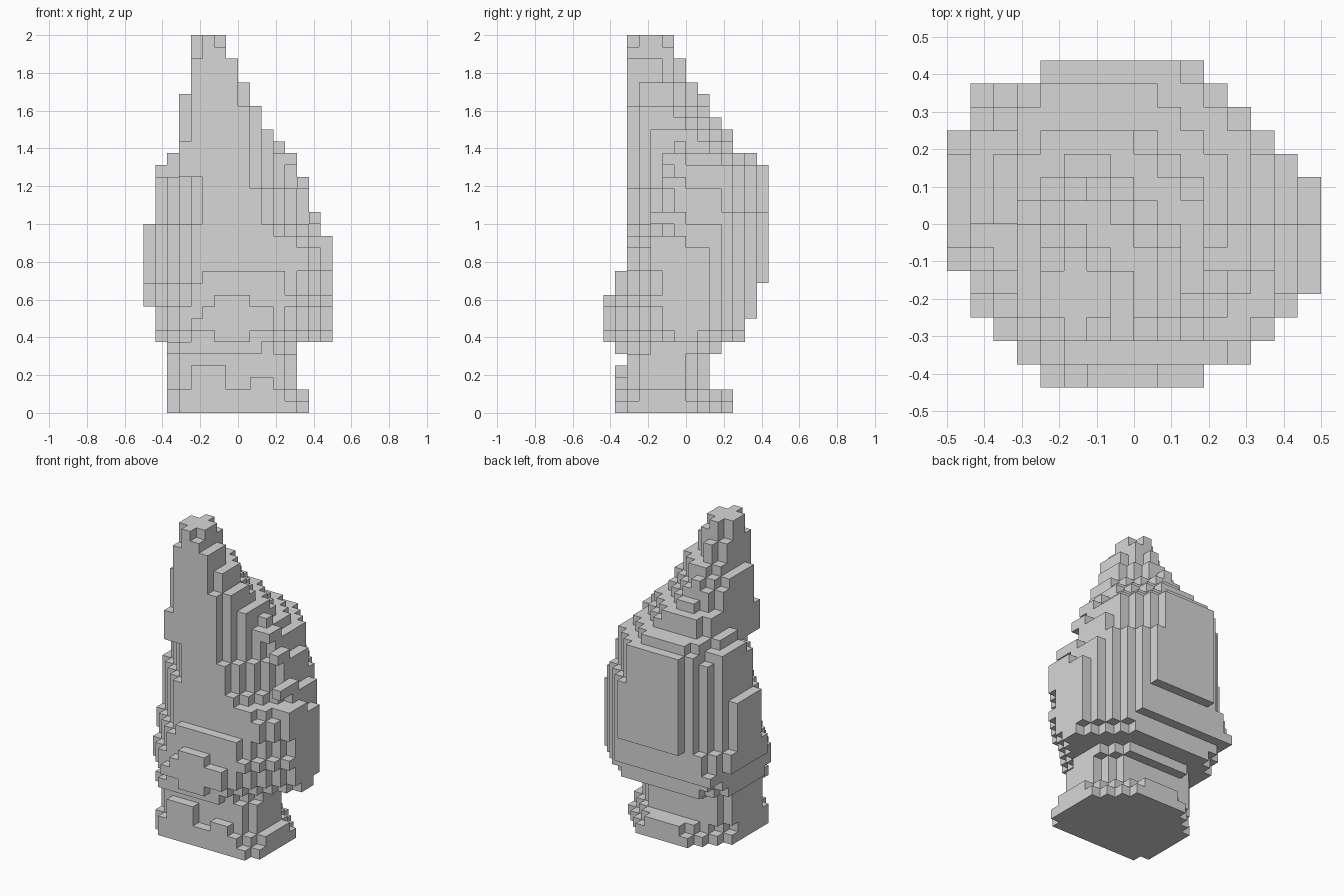
import bpy, bmesh
from mathutils import Vector

if "Cube" in bpy.data.objects:
    bpy.data.objects.remove(bpy.data.objects["Cube"], do_unlink=True)

U = 1 / 16  # edge of one block

stone = bpy.data.materials.new("stone grey")
stone.use_nodes = True
GREY = (0.68, 0.68, 0.68, 1)
stone.diffuse_color = GREY
bsdf = stone.node_tree.nodes["Principled BSDF"]
bsdf.inputs["Base Color"].default_value = GREY
bsdf.inputs["Roughness"].default_value = 0.9


def layer(z0, z1, xs, ys, cuts=(0, 0, 0, 0)):
    """Blocks of a slab with stepped corners; cuts: front -x, front +x, back +x, back -x."""
    cells = set()
    for x in range(*xs):
        for y in range(*ys):
            left, right = x - xs[0], xs[1] - 1 - x
            front, back = y - ys[0], ys[1] - 1 - y
            steps = (left + front, right + front, right + back, left + back)
            if all(s >= c for s, c in zip(steps, cuts)):
                cells.update((x, y, z) for z in range(z0, z1))
    return cells


# Foot: wide plinth, narrower neck, and blocks standing out of its front
foot = set().union(
    layer(0, 1, (-6, 6), (-6, 4), (1, 1, 3, 3)),
    layer(1, 2, (-6, 6), (-6, 4), (1, 2, 4, 4)),
    layer(2, 4, (-6, 5), (-5, 2), (1, 1, 2, 1)),
    layer(2, 4, (-4, -1), (-6, -5)),
    layer(2, 3, (1, 3), (-6, -5)),
    layer(4, 5, (-6, 5), (-5, 2), (1, 1, 2, 1)),
    layer(5, 6, (-6, 5), (-6, 3), (1, 3, 2, 2)),
)

# Body: broad bulging middle
body = set().union(
    layer(6, 7, (-7, 8), (-6, 5), (3, 5, 4, 2)),
    layer(7, 8, (-7, 8), (-6, 5), (2, 4, 3, 1)),
    layer(8, 9, (-7, 8), (-6, 6), (2, 4, 4, 0)),
    layer(9, 10, (-8, 8), (-6, 6), (4, 3, 4, 2)),
    layer(10, 11, (-8, 8), (-6, 6), (4, 4, 4, 2)),
    layer(11, 12, (-8, 8), (-6, 7), (5, 4, 5, 4)),
    layer(12, 14, (-8, 8), (-5, 7), (4, 2, 5, 4)),
    layer(14, 15, (-8, 7), (-5, 7), (4, 2, 4, 4)),
    layer(15, 16, (-8, 7), (-5, 7), (4, 4, 4, 4)),
    layer(16, 17, (-7, 6), (-5, 7), (4, 4, 3, 3)),
    layer(17, 19, (-7, 6), (-5, 7), (4, 4, 4, 3)),
    layer(19, 20, (-7, 5), (-5, 7), (4, 4, 3, 3)),
)

# Ledge on the front of the body
ledge = set().union(
    layer(6, 7, (-2, 1), (-7, -6)),
    layer(7, 8, (-4, 3), (-7, -6)),
    layer(8, 9, (-3, 3), (-7, -6)),
    layer(9, 10, (-2, 1), (-7, -6)),
)

# Knobs: single-block crests on the +x slope, shoulder on the -x side
knobs = set().union(
    layer(14, 15, (7, 8), (-3, 0)),
    layer(16, 17, (6, 7), (-3, 0)),
    layer(19, 20, (5, 6), (-2, 0)),
    layer(21, 22, (4, 5), (-2, 0)),
    layer(22, 23, (3, 4), (-1, 0)),
    layer(20, 21, (-7, -5), (0, 4)),
    layer(21, 22, (-6, -5), (0, 3)),
)

# Spire: leans to the front, steps away to the back and +x
spire = set().union(
    layer(20, 21, (-5, 5), (-5, 7), (0, 4, 3, 1)),
    layer(21, 22, (-5, 4), (-5, 6), (0, 3, 3, 1)),
    layer(22, 23, (-5, 3), (-5, 4), (0, 2, 2, 1)),
    layer(23, 24, (-5, 3), (-5, 4), (1, 2, 3, 1)),
    layer(24, 25, (-5, 2), (-5, 3), (1, 1, 3, 2)),
    layer(25, 26, (-5, 2), (-5, 2), (1, 1, 3, 1)),
    layer(26, 27, (-5, 1), (-5, 2), (1, 1, 3, 2)),
    layer(27, 28, (-4, 1), (-5, 1), (0, 1, 2, 1)),
    layer(28, 30, (-4, 0), (-5, 0), (0, 0, 2, 1)),
    layer(30, 31, (-4, -1), (-5, -1), (1, 0, 0, 1)),
    layer(31, 32, (-4, -1), (-5, -1), (1, 1, 1, 1)),
)

solid = foot | body | ledge | knobs | spire
AXES = [Vector(v) for v in ((1, 0, 0), (0, 1, 0), (0, 0, 1))]


def build(name, cells):
    """Make the outer skin of the blocks and merge its flat areas."""
    bm = bmesh.new()
    verts = {}

    def vert(p):
        key = tuple(round(c * 2) for c in p)
        if key not in verts:
            verts[key] = bm.verts.new(p * U)
        return verts[key]

    for cell in sorted(cells):
        centre = Vector(cell) + Vector((0.5, 0.5, 0.5))
        for i in range(3):
            for sign in (1, -1):
                n = AXES[i] * sign
                if tuple(c + int(d) for c, d in zip(cell, n)) in solid:
                    continue
                a = AXES[(i + 1) % 3] / 2
                b = AXES[(i + 2) % 3] / 2 * sign
                mid = centre + n / 2
                bm.faces.new([vert(mid + p) for p in (-a - b, a - b, a + b, b - a)])
    bmesh.ops.dissolve_limit(bm, angle_limit=0.01, verts=bm.verts, edges=bm.edges)
    mesh = bpy.data.meshes.new(name)
    bm.to_mesh(mesh)
    bm.free()
    mesh.materials.append(stone)
    bpy.context.collection.objects.link(bpy.data.objects.new(name, mesh))


for name, cells in (("rock_foot", foot), ("rock_body", body), ("front_ledge", ledge),
                    ("side_knobs", knobs), ("rock_spire", spire)):
    build(name, cells)
